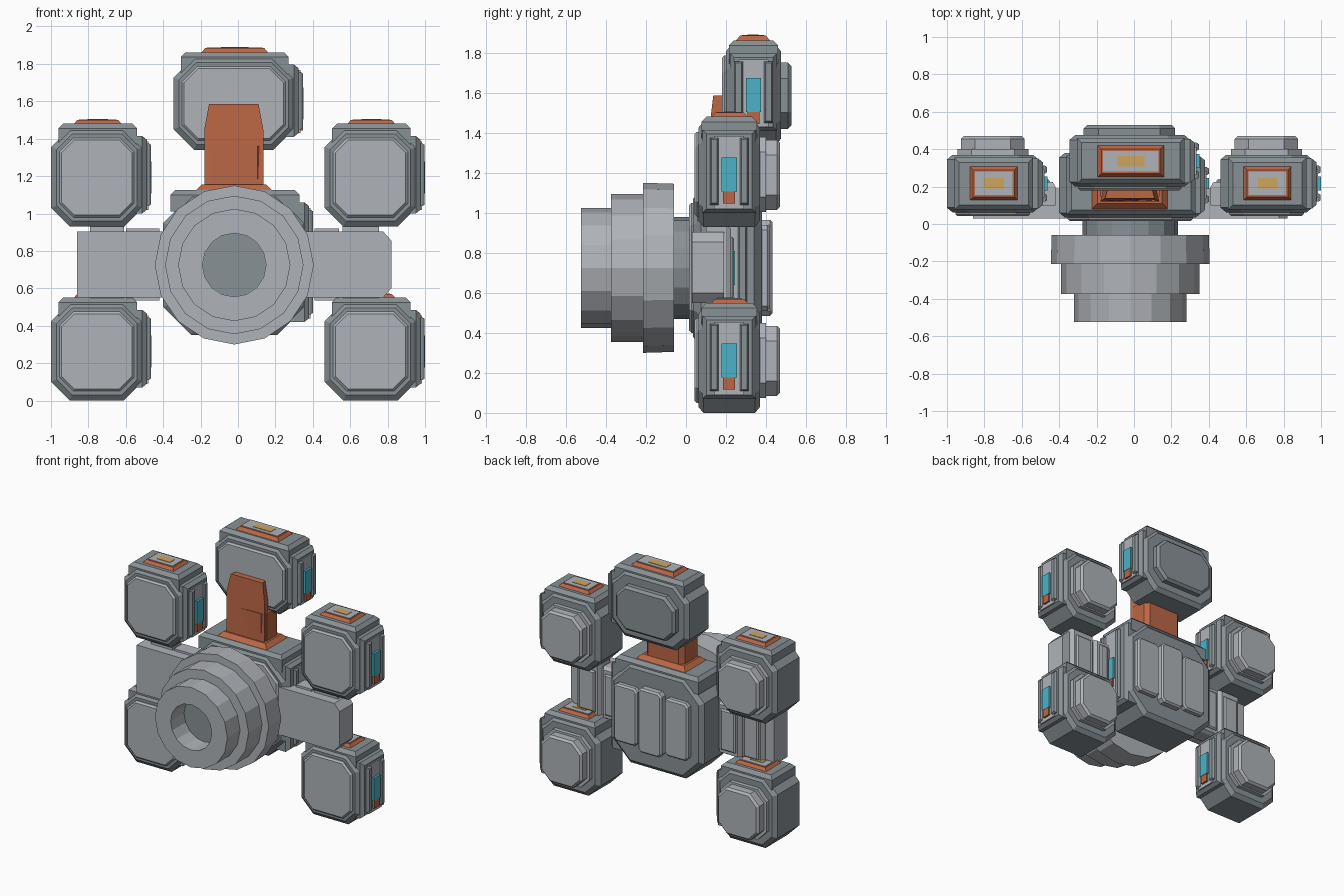
import bpy, math
from mathutils import Vector

if "Cube" in bpy.data.objects:
    bpy.data.objects.remove(bpy.data.objects["Cube"])


def material(name, rgb):
    m = bpy.data.materials.new(name)
    m.diffuse_color = (*rgb, 1)
    m.use_nodes = True
    m.node_tree.nodes["Principled BSDF"].inputs["Base Color"].default_value = m.diffuse_color
    return m


LIGHT = material("light_grey", (0.43, 0.45, 0.48))
DARK = material("dark_grey", (0.25, 0.285, 0.305))
ORANGE = material("orange", (0.50, 0.135, 0.06))
CYAN = material("cyan", (0.07, 0.45, 0.57))
GOLD = material("gold", (0.62, 0.38, 0.11))


def mesh(name, verts, faces, mat):
    me = bpy.data.meshes.new(name)
    me.from_pydata(verts, [], faces)
    me.materials.append(mat)
    ob = bpy.data.objects.new(name, me)
    bpy.context.collection.objects.link(ob)
    bpy.context.view_layer.objects.active = ob
    bpy.ops.object.mode_set(mode='EDIT')
    bpy.ops.mesh.select_all(action='SELECT')
    bpy.ops.mesh.normals_make_consistent(inside=False)
    bpy.ops.object.mode_set(mode='OBJECT')
    return ob


def block(name, lo, hi, mat, axis=1, cut=0.0, inset0=0.0, inset1=0.0, bevel=0.025):
    """Box whose outline has corners cut by `cut`, extruded along axis,
    with bevelled ends (inset0 at the low end, inset1 at the high end)."""
    a, b = [i for i in range(3) if i != axis]
    rings = [(lo[axis], inset0)]
    if inset0:
        rings.append((lo[axis] + bevel, 0))
    if inset1:
        rings.append((hi[axis] - bevel, 0))
    rings.append((hi[axis], inset1))
    verts, n = [], 8 if cut else 4
    for w, s in rings:
        u0, u1, v0, v1 = lo[a] + s, hi[a] - s, lo[b] + s, hi[b] - s
        c = max(cut - s * 0.58, 0.002)
        if cut:
            pts = [(u0 + c, v0), (u1 - c, v0), (u1, v0 + c), (u1, v1 - c),
                   (u1 - c, v1), (u0 + c, v1), (u0, v1 - c), (u0, v0 + c)]
        else:
            pts = [(u0, v0), (u1, v0), (u1, v1), (u0, v1)]
        for u, v in pts:
            p = Vector((0, 0, 0))
            p[axis], p[a], p[b] = w, u, v
            verts.append(p)
    faces = [tuple(range(n)), tuple(range((len(rings) - 1) * n, len(rings) * n))]
    for r in range(len(rings) - 1):
        for i in range(n):
            j = (i + 1) % n
            faces.append((r * n + i, r * n + j, (r + 1) * n + j, (r + 1) * n + i))
    return mesh(name, verts, faces, mat)


def shell(name, x0, x1, y0, y1, z0, z1, cut, side):
    """Octagonal armoured body with front panel, top bracket and side window."""
    cx, cy, zc = (x0 + x1) / 2, (y0 + y1) / 2, (z0 + z1) / 2
    w = x1 - x0
    block(name + "_body", (x0, y0, z0), (x1, y1, z1), DARK, 1, cut, 0.03, 0.03)
    block(name + "_front_panel", (x0 + .045, y0 - .02, z0 + .05),
          (x1 - .045, y0 + .02, z1 - .05), LIGHT, 1, cut * .75, 0.012, 0, .012)
    # top bracket
    block(name + "_top_bracket", (x0 + .04, y0 + .015, z1 - .09),
          (x1 - .03, y1 - .015, z1 + .025), DARK, 2, 0, 0, 0.025)
    # side bracket, bars and window on the +x side
    block(name + "_side_bracket", (x1 - .1, y0 + .02, z0 + .07),
          (x1 + side * .5, y1 - .02, z1 - .04), DARK, 0, 0, 0, .02)
    block(name + "_side_plate", (x1, cy - .075, z0 + .09),
          (x1 + side * .7, cy + .075, z1 - .07), LIGHT, 0)
    for s in (-1, 1):
        yb = cy + s * .075
        block(name + "_side_bar", (x1, yb - .022, z0 + .11),
              (x1 + side, yb + .022, z1 - .08), DARK, 0, 0, 0, .008, .012)
    zw = z0 + (z1 - z0) * .5
    block(name + "_window", (x1 + side * .6, cy - .038, zw - .085),
          (x1 + side * 1.05, cy + .038, zw + .085), CYAN, 0)
    block(name + "_window_sill", (x1 + side * .6, cy - .03, zw - .145),
          (x1 + side, cy + .03, zw - .085), ORANGE, 0)


def hatch(name, x0, x1, y0, y1, z):
    """Orange frame with a light plate and gold badge on a top bracket."""
    cx, cy = (x0 + x1) / 2, (y0 + y1) / 2
    block(name + "_hatch_frame", (x0, y0, z - .02), (x1, y1, z + .025),
          ORANGE, 2, 0, 0, .025, .03)
    block(name + "_hatch_plate", (x0 + .035, y0 + .035, z + .02),
          (x1 - .035, y1 - .035, z + .028), LIGHT, 2)
    k = (x1 - x0) * .2
    block(name + "_hatch_badge", (cx - k, cy - .028, z + .026),
          (cx + k, cy + .028, z + .031), GOLD, 2)


# four corner pods
for x0 in (-1.0, 0.463):
    for z0 in (0.0, 0.93):
        n = ("left" if x0 < 0 else "right") + ("_lower" if z0 == 0 else "_upper") + "_pod"
        shell(n, x0, x0 + .49, .062, .37, z0, z0 + .525, .1, .045)
        hatch(n, x0 + .115, x0 + .385, .12, .315, z0 + .545)
        block(n + "_back_step", (x0 + .055, .36, z0 + .075),
              (x0 + .435, .40, z0 + .45), LIGHT, 1, .075)
        block(n + "_back_panel", (x0 + .075, .39, z0 + .085),
              (x0 + .415, .47, z0 + .435), LIGHT, 1, .075, 0, .015, .015)

# head pod
shell("head", -.345, .30, .20, .475, 1.34, 1.837, .11, .047)
hatch("head", -.2, .165, .245, .425, 1.86)
block("head_back_panel", (-.27, .465, 1.42), (.22, .528, 1.75), DARK, 1, .08, 0, .018, .018)

# torso
shell("torso", -.40, .36, .035, .38, .35, 1.10, .15, .04)
for i, x in enumerate((-.31, -.10, .11)):
    d = .025 if i == 1 else 0
    block("torso_back_plate", (x + .004, .37, .51 - d), (x + .20, .42 + d / 2, .94 + d),
          LIGHT, 1, .025, 0, .012, .012)

# neck with its collar and raised front fin
block("neck_collar", (-.225, .08, 1.09), (.18, .33, 1.155), ORANGE, 2, 0, 0, .03, .03)
block("neck_post", (-.18, .12, 1.14), (.135, .30, 1.36), ORANGE, 2, .03)
fin = [(-.18, 1.14), (.135, 1.14), (.135, 1.45), (.11, 1.585), (-.155, 1.585), (-.18, 1.45)]
verts = [(x, .12 + max(z - 1.45, 0) * .12, z) for x, z in fin]
verts += [(x * .9 - .002, .185, z) for x, z in fin]
sides = [(i, (i + 1) % 6, (i + 1) % 6 + 6, i + 6) for i in range(6)]
mesh("neck_fin", verts, [tuple(range(6)), tuple(range(6, 12))] + sides, ORANGE)

# arms: a cross bar with cut corners on one end, and rear plates
bar = [(-.86, .55), (.775, .55), (.82, .60), (.82, .855), (.775, .905), (-.86, .905)]
verts = [(x, y, z) for y in (.03, .19) for x, z in bar]
mesh("arm_bar", verts, [tuple(range(6)), tuple(range(6, 12))] + sides, LIGHT)
for x0, x1, d in ((-.79, -.61, .015), (-.60, -.42, 0), (.41, .54, 0), (.56, .755, .015)):
    block("arm_rear_block", (x0, .10, .535 - d), (x1, .225, .92 + d), LIGHT, 1, 0, 0, .015)
    block("arm_rear_panel", (x0 + .03, .22, .575), (x1 - .03, .24, .88), LIGHT, 1, 0, 0, .01, .01)


# stepped front drum with a recessed bore, spun around the y axis
def spin(name, profile, mat, n=16, cx=-.02, cz=.725):
    verts, faces, k = [], [], len(profile)
    for i in range(n):
        t = 2 * math.pi * i / n
        verts += [(cx + r * math.sin(t), y, cz + r * math.cos(t)) for r, y in profile]
    for i in range(n):
        j = (i + 1) % n
        faces += [(i * k + p, j * k + p, j * k + p + 1, i * k + p + 1) for p in range(k - 1)]
    faces.append(tuple(i * k for i in range(n)))
    faces.append(tuple(i * k + k - 1 for i in range(n)))
    return mesh(name, verts, faces, mat)


spin("drum", [(.42, -.06), (.425, -.215), (.37, -.215), (.37, -.375), (.30, -.375),
              (.30, -.525), (.17, -.525), (.17, -.36)], LIGHT)
spin("drum_bore_floor", [(.169, -.362), (.169, -.368)], DARK)
spin("drum_mount", [(.255, .04), (.255, -.065)], DARK)
